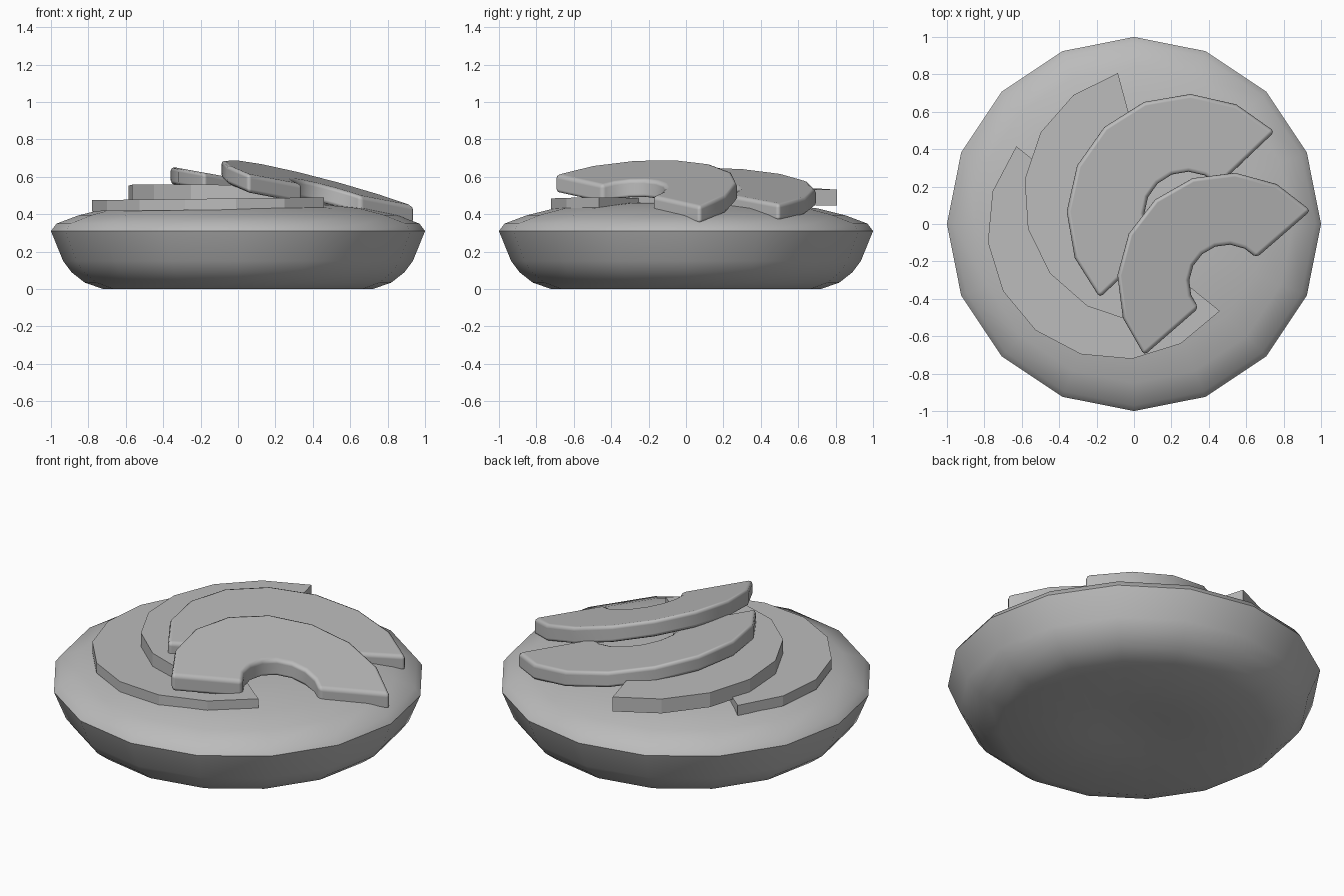
import bpy, bmesh
from math import sin, cos, pi, radians

cube = bpy.data.objects.get("Cube")
if cube:
    bpy.data.objects.remove(cube, do_unlink=True)

grey = bpy.data.materials.new("plain_grey")
grey.use_nodes = True
grey.diffuse_color = (0.5, 0.5, 0.5, 1)
grey.node_tree.nodes["Principled BSDF"].inputs["Base Color"].default_value = (0.5, 0.5, 0.5, 1)


def finish(name, bm, angle):
    bmesh.ops.recalc_face_normals(bm, faces=bm.faces)
    mesh = bpy.data.meshes.new(name)
    bm.to_mesh(mesh)
    bm.free()
    mesh.materials.append(grey)
    ob = bpy.data.objects.new(name, mesh)
    bpy.context.collection.objects.link(ob)
    bpy.ops.object.select_all(action="DESELECT")
    ob.select_set(True)
    bpy.context.view_layer.objects.active = ob
    bpy.ops.object.shade_smooth_by_angle(angle=radians(angle))
    return ob


def lathe(name, profile, sides):
    """Spin a (radius, height) profile that starts and ends on the axis."""
    bm = bmesh.new()
    verts = [bm.verts.new((r, 0, z)) for r, z in profile]
    edges = [bm.edges.new(pair) for pair in zip(verts, verts[1:])]
    bmesh.ops.spin(bm, geom=verts + edges, cent=(0, 0, 0), axis=(0, 0, 1),
                   angle=2 * pi, steps=sides)
    bmesh.ops.remove_doubles(bm, verts=bm.verts, dist=0.0005)
    return finish(name, bm, 50)


def half_ring(name, center, outer, inner, start, plane, thickness, bevel=0):
    """Half ring slice; its top lies on z = a + b*x + c*y."""
    bm = bmesh.new()
    steps = 8
    a, b, c = plane

    def corner(r, i, drop):
        t = radians(start) + pi * i / steps
        x, y = center[0] + r * cos(t), center[1] + r * sin(t)
        return bm.verts.new((x, y, a + b * x + c * y - drop))

    rows = [[corner(outer, i, 0), corner(inner, i, 0),
             corner(inner, i, thickness), corner(outer, i, thickness)]
            for i in range(steps + 1)]
    for p, q in zip(rows, rows[1:]):
        for k in range(4):
            n = (k + 1) % 4
            bm.faces.new((p[k], p[n], q[n], q[k]))
    bm.faces.new(rows[0])
    bm.faces.new(rows[-1])
    ob = finish(name, bm, 40 if bevel else 15)
    if bevel:
        mod = ob.modifiers.new("rounded_edges", "BEVEL")
        mod.width = bevel
        mod.segments = 2
        mod.limit_method = "ANGLE"
        mod.angle_limit = radians(50)
        mod.harden_normals = True
    return ob


# Round base with a shallow domed top
lathe("round_base", [(0, 0.02), (0.18, 0.012), (0.3, 0.004), (0.72, 0), (0.82, 0.035),
                     (0.89, 0.09), (0.935, 0.15), (1, 0.31), (0.97, 0.35),
                     (0.85, 0.395), (0.7, 0.432), (0.4, 0.46), (0, 0.47)], 16)

# Two thin flat slices, then two thick rounded ones overlapping them
half_ring("lowest_slice", (-0.085, -0.025), 0.70, 0.27, 141, (0.485, 0.012, 0), 0.06)
half_ring("second_slice", (0.09, 0.15), 0.68, 0.26, 105, (0.546, -0.02, -0.02), 0.085)
half_ring("third_slice", (0.285, 0.05), 0.645, 0.23, 43.5, (0.59, -0.18, 0), 0.095, 0.022)
half_ring("top_slice", (0.50, -0.315), 0.59, 0.205, 41, (0.692, -0.27, 0.09), 0.1, 0.022)
